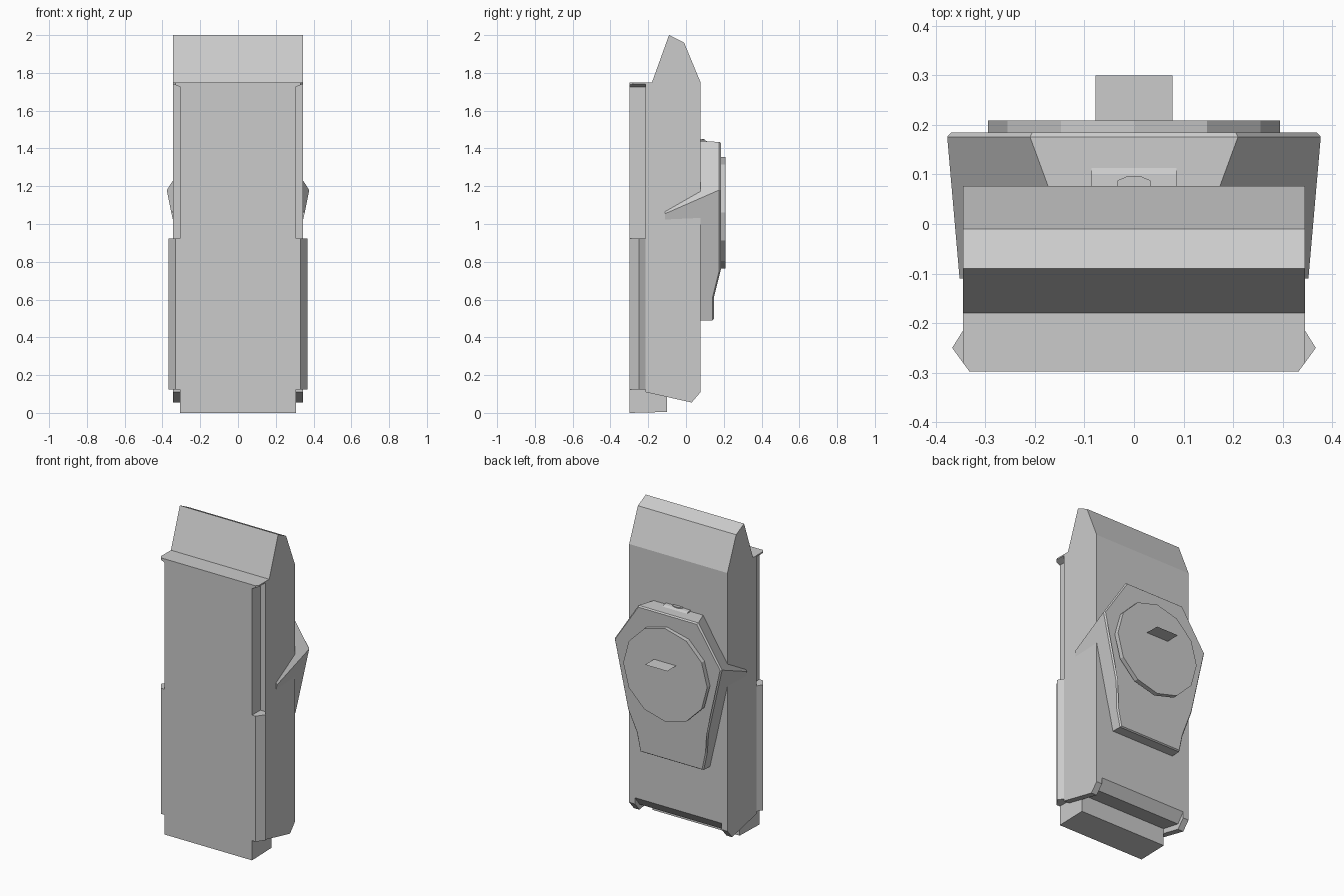
import bpy, bmesh, math

if "Cube" in bpy.data.objects:
    bpy.data.objects.remove(bpy.data.objects["Cube"])


def finish(name, bm):
    bmesh.ops.recalc_face_normals(bm, faces=bm.faces)
    mesh = bpy.data.meshes.new(name)
    bm.to_mesh(mesh)
    bm.free()
    ob = bpy.data.objects.new(name, mesh)
    bpy.context.collection.objects.link(ob)
    return ob


def loft(name, rings):
    """Skin a list of equal-length closed rings and cap both ends."""
    bm = bmesh.new()
    rows = [[bm.verts.new(p) for p in r] for r in rings]
    n = len(rows[0])
    for a, b in zip(rows, rows[1:]):
        for i in range(n):
            j = (i + 1) % n
            bm.faces.new((a[i], a[j], b[j], b[i]))
    bm.faces.new(rows[0])
    bm.faces.new(rows[-1])
    return finish(name, bm)


def prism_x(name, yz, half):
    return loft(name, [[(x, y, z) for y, z in yz] for x in (-half, half)])


def mirror_x(ob):
    ob.modifiers.new("mirror", 'MIRROR').use_axis = (True, False, False)


# Main tall body with a pitched top
body = prism_x("body", [(-.215, 1.75), (-.18, 1.75), (-.09, 2.0), (-.01, 1.96),
                        (.077, 1.75), (.077, .11), (.03, .055), (-.215, .11)], .345)

# Notch under the back edge, between the two side cheeks
cutter = prism_x("notch_cutter", [(.10, .18), (.077, .15), (.03, .09), (-.12, .12),
                                  (-.12, -.05), (.10, -.05)], .305)
cutter.hide_render = True
cutter.hide_viewport = True
cut = body.modifiers.new("notch", 'BOOLEAN')
cut.object = cutter
cut.operation = 'DIFFERENCE'
cut.solver = 'EXACT'

# Front panel with the foot block at its base
prism_x("front_panel", [(-.298, 0), (-.10, .005), (-.10, .14), (-.215, .14),
                        (-.215, 1.75), (-.298, 1.75)], .307)

# Lower side rails
plan = [(.307, -.215), (.345, -.215), (.367, -.25), (.332, -.298), (.307, -.298)]
mirror_x(loft("side_rail", [[(x, y, z) for x, y in plan] for z in (.125, .922)]))

# Small flared caps at the panel's top corners
cap = [(.306, -.215), (.345, -.215), (.345, -.28), (.332, -.298), (.306, -.298)]
mirror_x(loft("corner_cap", [
    [(x, y, 1.75 - (.024 - (x - .306) * .4)) for x, y in cap],
    [(x, y, 1.75) for x, y in cap]]))


# Faceted mount on the back, with side wings tapering forward
def ring(half):
    return half + [(-x, y, z) for x, y, z in reversed(half)]


inner = [(.105, -.11, 1.44), (.352, -.11, 1.055), (.257, -.11, .63),
         (.24, -.11, .55), (.226, -.11, .49)]
edge = [(.21, .176, 1.435), (.377, .176, 1.18), (.282, .176, .755),
        (.247, .139, .605), (.222, .139, .49)]
face = [(.205, .185, 1.428), (.369, .185, 1.18), (.275, .185, .76),
        (.240, .147, .61), (.216, .147, .496)]
loft("dial_mount", [ring(inner), ring(edge), ring(face)])

# Small stepped catch on top of the mount
prism_x("catch_base", [(.07, 1.42), (.07, 1.446), (.10, 1.444), (.12, 1.432), (.12, 1.42)], .086)
knob = [(-.035, .07), (.035, .07), (.033, .088), (.012, .097), (-.012, .097), (-.033, .088)]
loft("catch_knob", [[(x, y, z) for x, y in knob] for z in (1.43, 1.45)])

# Twelve-sided dial disc
angles = [math.tau * i / 12 for i in range(12)]
loft("dial", [[(.295 * math.cos(a), y, 1.06 + .295 * math.sin(a)) for a in angles]
              for y in (.18, .209)])

# Thin tab sticking out of the dial
bm = bmesh.new()
bm.faces.new([bm.verts.new(p) for p in [(-.078, .205, 1.14), (.078, .205, 1.14),
                                        (.078, .30, 1.14), (-.078, .30, 1.14)]])
finish("dial_tab", bm)
